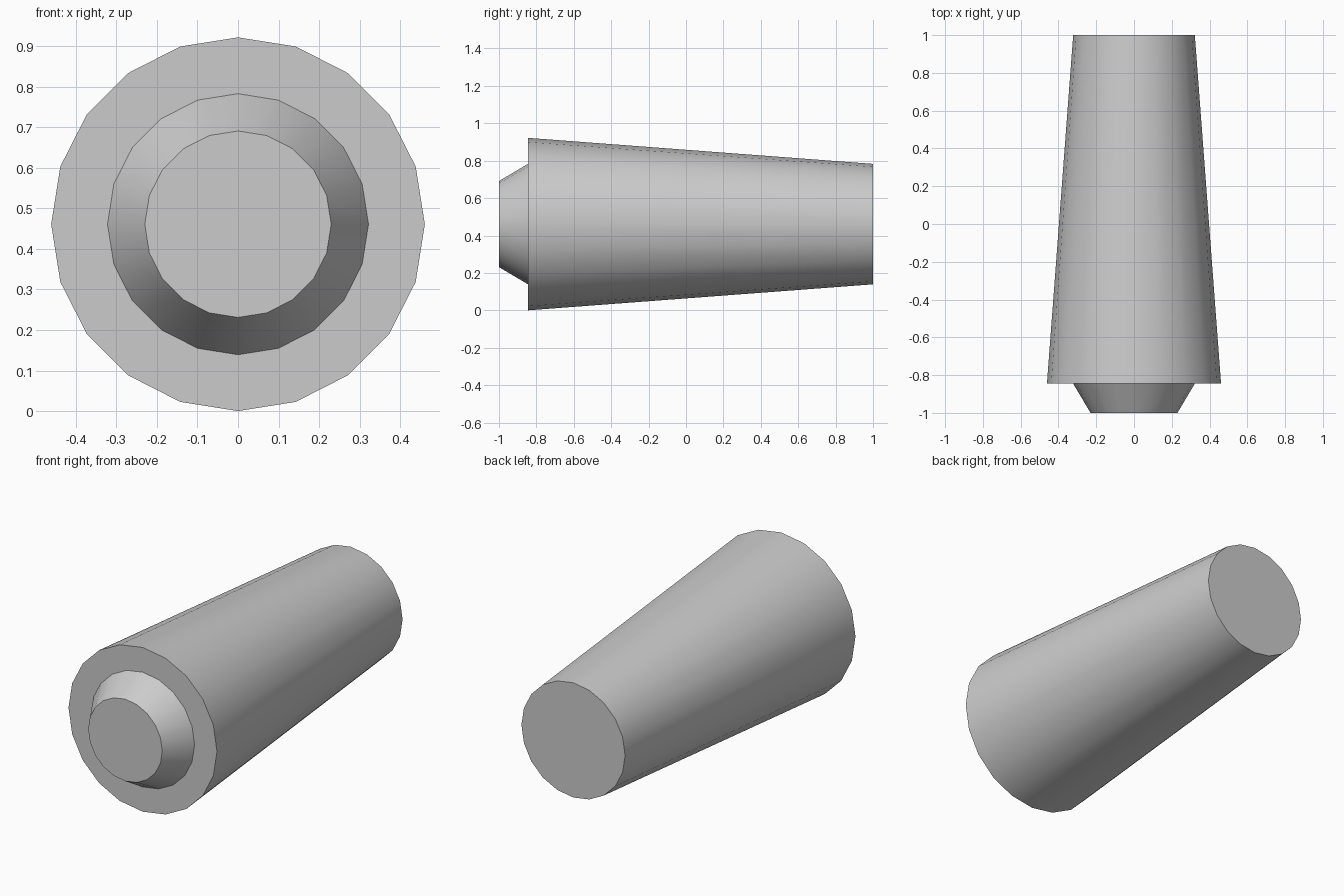
import bpy
import bmesh
from math import cos, sin, tau, radians

if "Cube" in bpy.data.objects:
    bpy.data.objects.remove(bpy.data.objects["Cube"])

SIDES = 20
CENTRE_Z = 0.461

# (radius, y) outline from the small front tip to the narrow back end
PROFILE = [(0.23, -1.0), (0.322, -0.845), (0.461, -0.845), (0.322, 1.0)]


def ring(bm, radius, y):
    return [bm.verts.new((radius * sin(tau * i / SIDES), y, radius * cos(tau * i / SIDES)))
            for i in range(SIDES)]


# Tapered body with stepped, chamfered front tip
bm = bmesh.new()
rings = [ring(bm, r, y) for r, y in PROFILE]
for a, b in zip(rings, rings[1:]):
    for i in range(SIDES):
        j = (i + 1) % SIDES
        bm.faces.new((a[i], a[j], b[j], b[i]))

# Flat end caps
bm.faces.new(rings[0])
bm.faces.new(rings[-1])
bmesh.ops.recalc_face_normals(bm, faces=bm.faces)

mesh = bpy.data.meshes.new("tapered_body")
bm.to_mesh(mesh)
bm.free()
body = bpy.data.objects.new("tapered_body", mesh)
body.location.z = CENTRE_Z
bpy.context.collection.objects.link(body)

# Smooth round sides, sharp rims
bpy.context.view_layer.objects.active = body
body.select_set(True)
bpy.ops.object.shade_smooth_by_angle(angle=radians(30))
